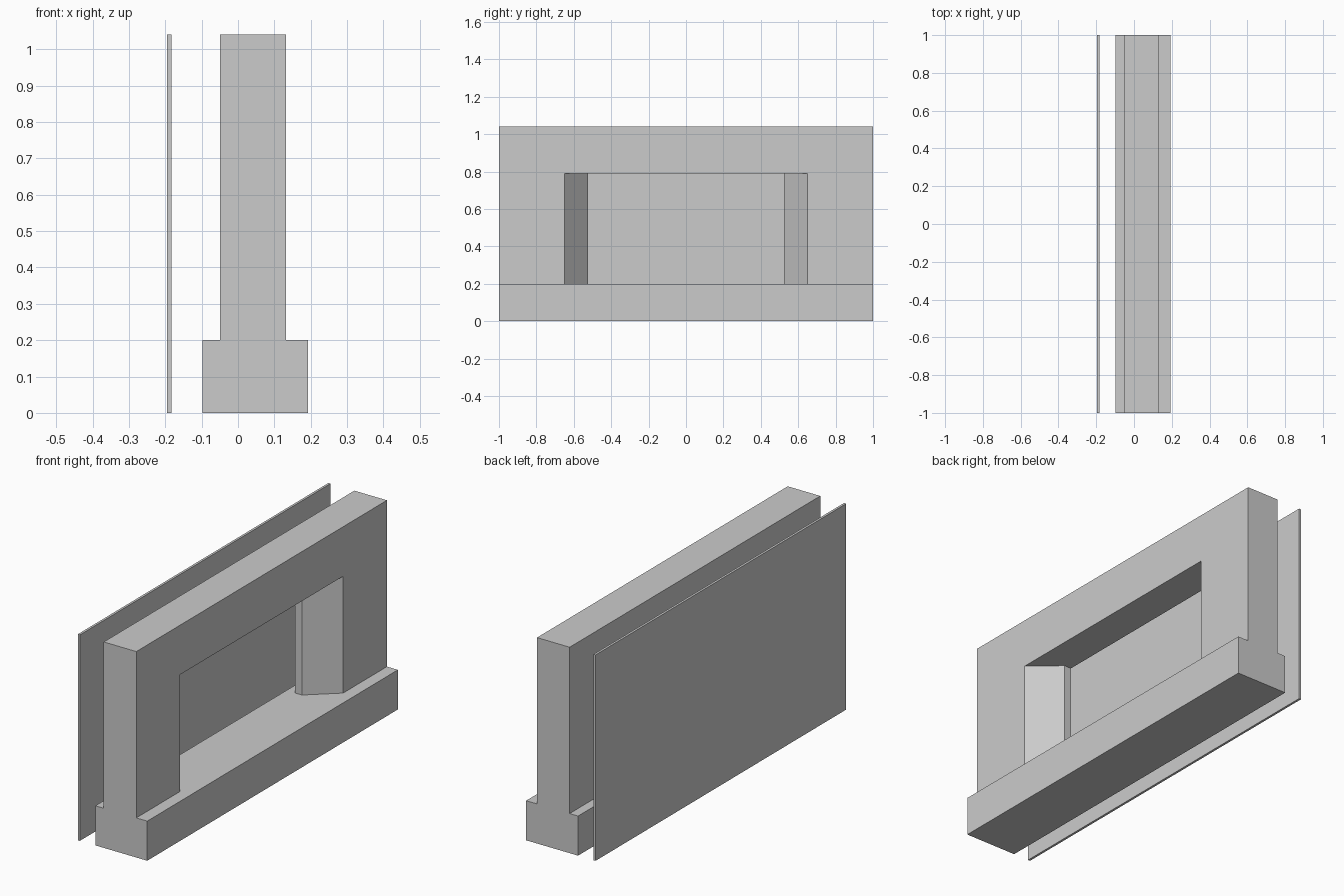
import bpy
import bmesh
from mathutils import Vector

if "Cube" in bpy.data.objects:
    bpy.data.objects.remove(bpy.data.objects["Cube"])


def prism(name, profile, direction):
    """Extrude a closed planar outline along a direction."""
    bm = bmesh.new()
    face = bm.faces.new([bm.verts.new(p) for p in profile])
    result = bmesh.ops.extrude_face_region(bm, geom=[face], use_keep_orig=True)
    moved = [v for v in result["geom"] if isinstance(v, bmesh.types.BMVert)]
    bmesh.ops.translate(bm, verts=moved, vec=Vector(direction))
    bmesh.ops.recalc_face_normals(bm, faces=bm.faces)
    mesh = bpy.data.meshes.new(name)
    bm.to_mesh(mesh)
    bm.free()
    obj = bpy.data.objects.new(name, mesh)
    bpy.context.collection.objects.link(obj)
    return obj


BASE_TOP, OPENING_TOP, TOP = 0.2, 0.79, 1.04
WALL_BACK, WALL_FRONT = -0.05, 0.132

# Wall standing on a wider plinth: T-shaped section run along y
section = [(-0.097, 0), (0.193, 0), (0.193, BASE_TOP), (WALL_FRONT, BASE_TOP),
           (WALL_FRONT, TOP), (WALL_BACK, TOP), (WALL_BACK, BASE_TOP), (-0.097, BASE_TOP)]
wall = prism("wall_with_plinth", [(x, -1, z) for x, z in section], (0, 2, 0))

# Opening with splayed sides, mirrored across y
half = [(-0.15, 0.525), (-0.01, 0.525), (WALL_FRONT, 0.65), (0.25, 0.65)]
plan = half + [(x, -y) for x, y in reversed(half)]
cutter = prism("opening_cutter", [(x, y, BASE_TOP) for x, y in plan],
               (0, 0, OPENING_TOP - BASE_TOP))
cutter.hide_render = True
cutter.display_type = 'WIRE'

cut = wall.modifiers.new("opening", 'BOOLEAN')
cut.operation = 'DIFFERENCE'
cut.solver = 'EXACT'
cut.object = cutter

# Thin sheet standing behind the wall
prism("back_panel", [(-0.195, -1, 0), (-0.183, -1, 0), (-0.183, -1, TOP), (-0.195, -1, TOP)],
      (0, 2, 0))
